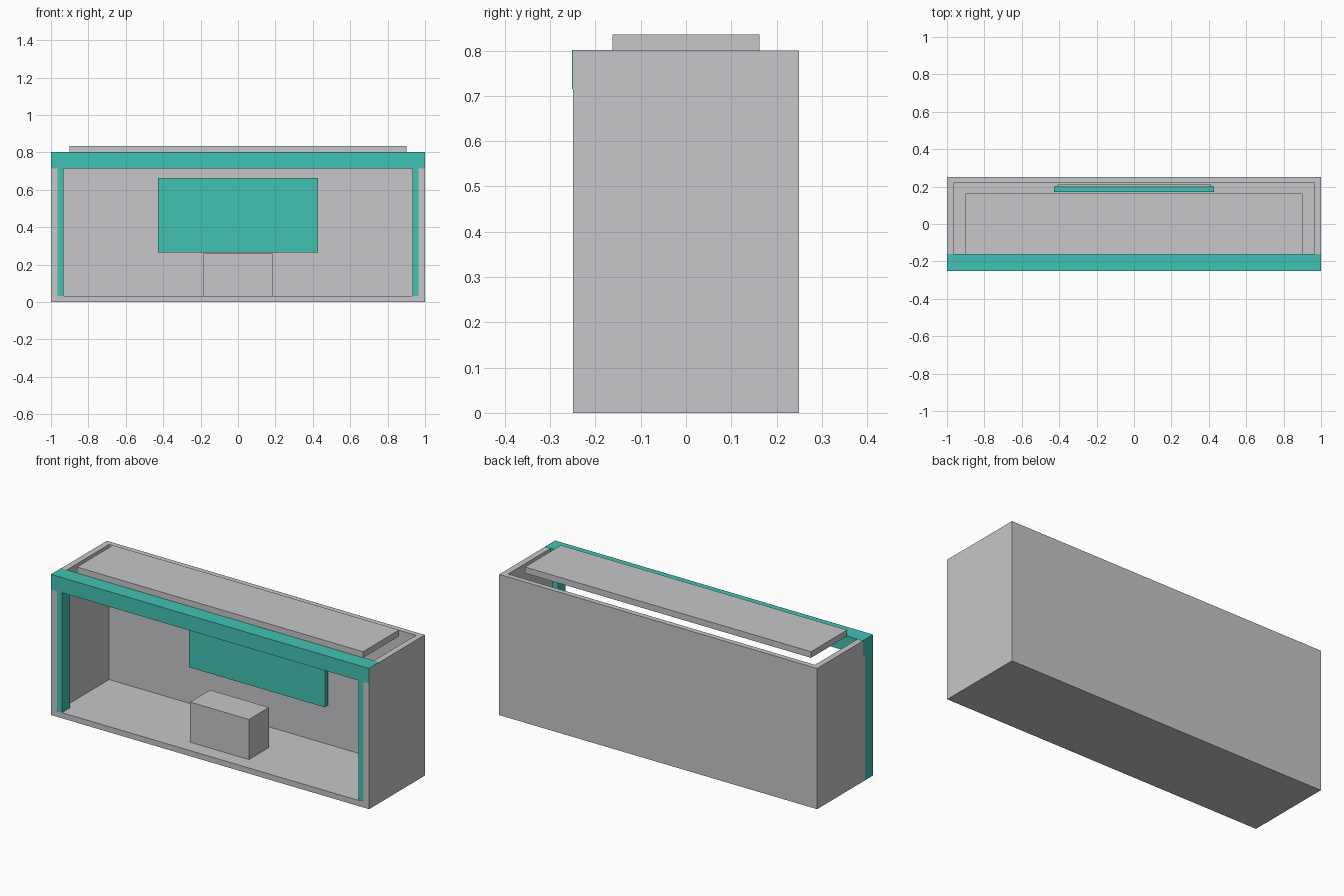
import bpy, bmesh

if "Cube" in bpy.data.objects:
    bpy.data.objects.remove(bpy.data.objects["Cube"])


def material(name, rgb):
    m = bpy.data.materials.new(name)
    m.diffuse_color = (*rgb, 1)
    m.use_nodes = True
    m.node_tree.nodes["Principled BSDF"].inputs["Base Color"].default_value = m.diffuse_color
    return m


grey = material("light grey", (0.57, 0.57, 0.585))
teal = material("teal", (0.054, 0.54, 0.45))


def box(name, x, y, z, mat):
    """Axis-aligned block from (min, max) ranges."""
    bm = bmesh.new()
    bmesh.ops.create_cube(bm, size=1)
    for v in bm.verts:
        v.co = [r[0] if c < 0 else r[1] for r, c in zip((x, y, z), v.co)]
    me = bpy.data.meshes.new(name)
    bm.to_mesh(me)
    bm.free()
    me.materials.append(mat)
    ob = bpy.data.objects.new(name, me)
    bpy.context.collection.objects.link(ob)
    return ob


# Shell: floor, back wall and side walls, open at front and top
box("floor", (-1, 1), (-0.25, 0.25), (0, 0.032), grey)
box("back_wall", (-0.965, 0.965), (0.22, 0.25), (0.032, 0.8), grey)
for side, s in (("left", -1), ("right", 1)):
    xs = sorted((s * 0.965, s * 1.0))
    box(side + "_wall", xs, (-0.25, 0.25), (0.032, 0.8), grey)

# Corner posts, nudged slightly so they never share a plane with the shell
e = 0.0005
box("left_post", (-1 - e, -0.932), (-0.25 + e, -0.18), (e, 0.79), teal)
box("right_post", (0.932, 1 - e), (-0.25 + e, -0.18), (e, 0.79), teal)

# Front header beam
box("header", (-1 - e, 1 - e), (-0.252, -0.16), (0.715, 0.801), teal)

# Raised roof panel
box("roof_panel", (-0.9, 0.9), (-0.162, 0.162), (0.8, 0.835), grey)

# Display board with a backing plate
box("display_board", (-0.427, 0.427), (0.17, 0.2), (0.265, 0.663), teal)
box("display_backing", (-0.41, 0.41), (0.2, 0.212), (0.28, 0.648), grey)

# Counter standing on the floor
box("counter", (-0.185, 0.185), (-0.166, 0.014), (0.032, 0.26), grey)
